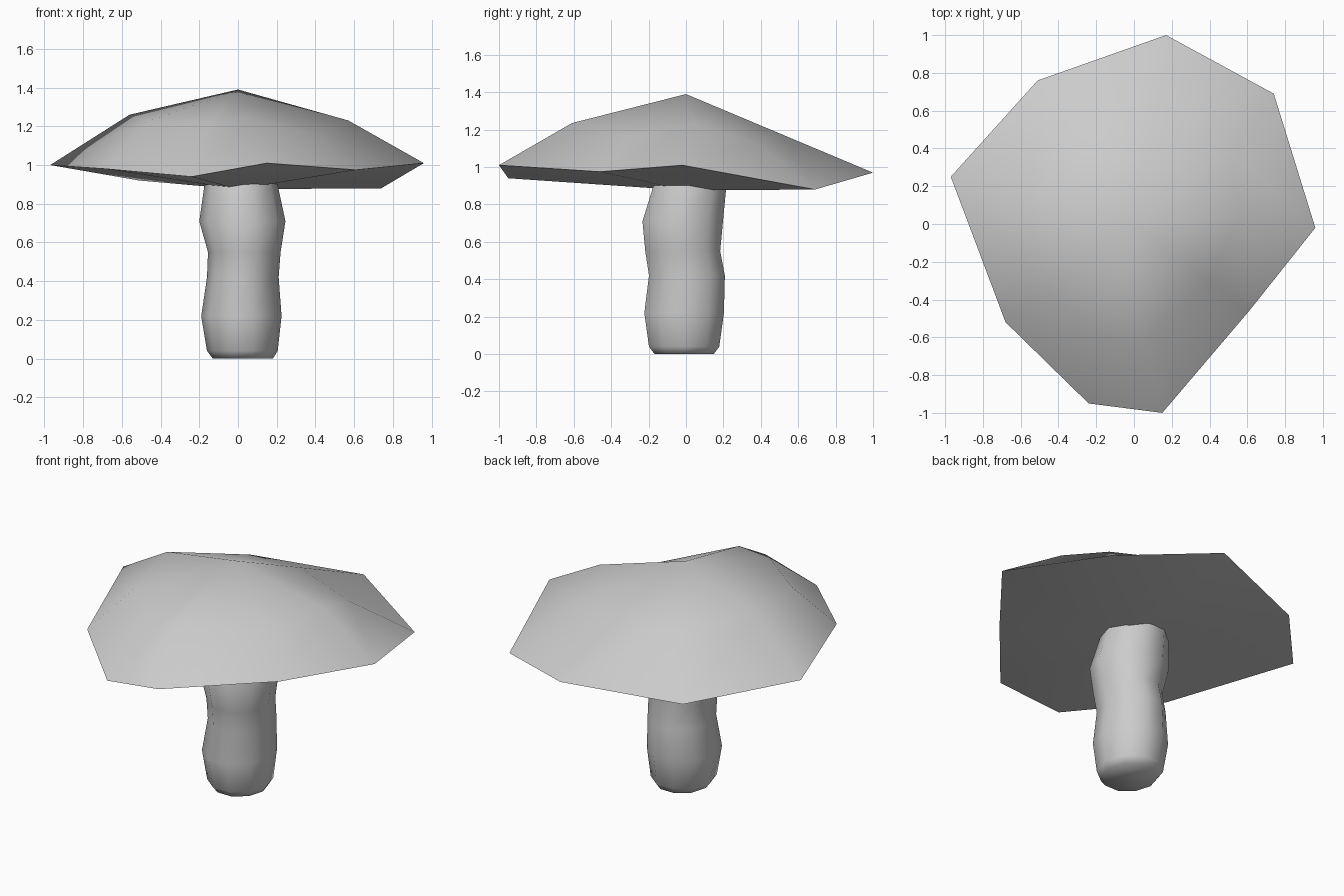
import bpy, bmesh, math

if "Cube" in bpy.data.objects:
    bpy.data.objects.remove(bpy.data.objects["Cube"])


def finish(name, bm, angle):
    bmesh.ops.recalc_face_normals(bm, faces=bm.faces)
    me = bpy.data.meshes.new(name)
    bm.to_mesh(me)
    bm.free()
    ob = bpy.data.objects.new(name, me)
    bpy.context.collection.objects.link(ob)
    bpy.ops.object.select_all(action='DESELECT')
    ob.select_set(True)
    bpy.context.view_layer.objects.active = ob
    bpy.ops.object.shade_smooth_by_angle(angle=math.radians(angle))
    return ob


def bridge(bm, a, b):
    n = len(a)
    for i in range(n):
        j = (i + 1) % n
        bm.faces.new((a[i], a[j], b[j], b[i]))


def fan(bm, ring, tip):
    for i in range(len(ring)):
        bm.faces.new((ring[i], ring[(i + 1) % len(ring)], tip))


# Cap: irregular rim, shoulder ring, peak, and shallow underside
rim = [(.96, -.02, 1.01), (.74, .69, .88), (.17, 1.0, .97), (-.51, .76, .92),
       (-.97, .25, 1.0), (-.68, -.52, .98), (-.24, -.95, .94),
       (.15, -1.0, 1.01), (.61, -.46, .975)]
shoulder = [(.57, .04, 1.23), (.50, .38, 1.13), (.08, .50, 1.18),
            (-.25, .48, 1.18), (-.56, .10, 1.26), (-.48, -.36, 1.22),
            (-.15, -.61, 1.22), (.06, -.61, 1.235), (.40, -.30, 1.16)]
bm = bmesh.new()
r = [bm.verts.new(p) for p in rim]
s = [bm.verts.new(p) for p in shoulder]
bridge(bm, r, s)
fan(bm, s, bm.verts.new((0, 0, 1.39)))
fan(bm, r, bm.verts.new((0, 0, .875)))
finish("cap", bm, 50)

# Stem: lumpy column from elliptical rings (z, x min, x max, y min, y max)
rings = [(0, -.13, .18, -.17, .15), (.04, -.16, .205, -.20, .18),
         (.22, -.19, .225, -.225, .205), (.42, -.16, .21, -.20, .21),
         (.55, -.155, .22, -.22, .185), (.71, -.20, .245, -.235, .20),
         (.92, -.17, .20, -.17, .22)]
bm = bmesh.new()
N = 10
prev = None
for z, x0, x1, y0, y1 in rings:
    ring = []
    for i in range(N):
        a = 2 * math.pi * i / N
        ring.append(bm.verts.new(((x0 + x1) / 2 + (x1 - x0) / 2 * math.cos(a),
                                  (y0 + y1) / 2 + (y1 - y0) / 2 * math.sin(a) * 1.04, z)))
    if prev:
        bridge(bm, prev, ring)
    else:
        bm.faces.new(ring)
    prev = ring
bm.faces.new(prev)
finish("stem", bm, 60)
